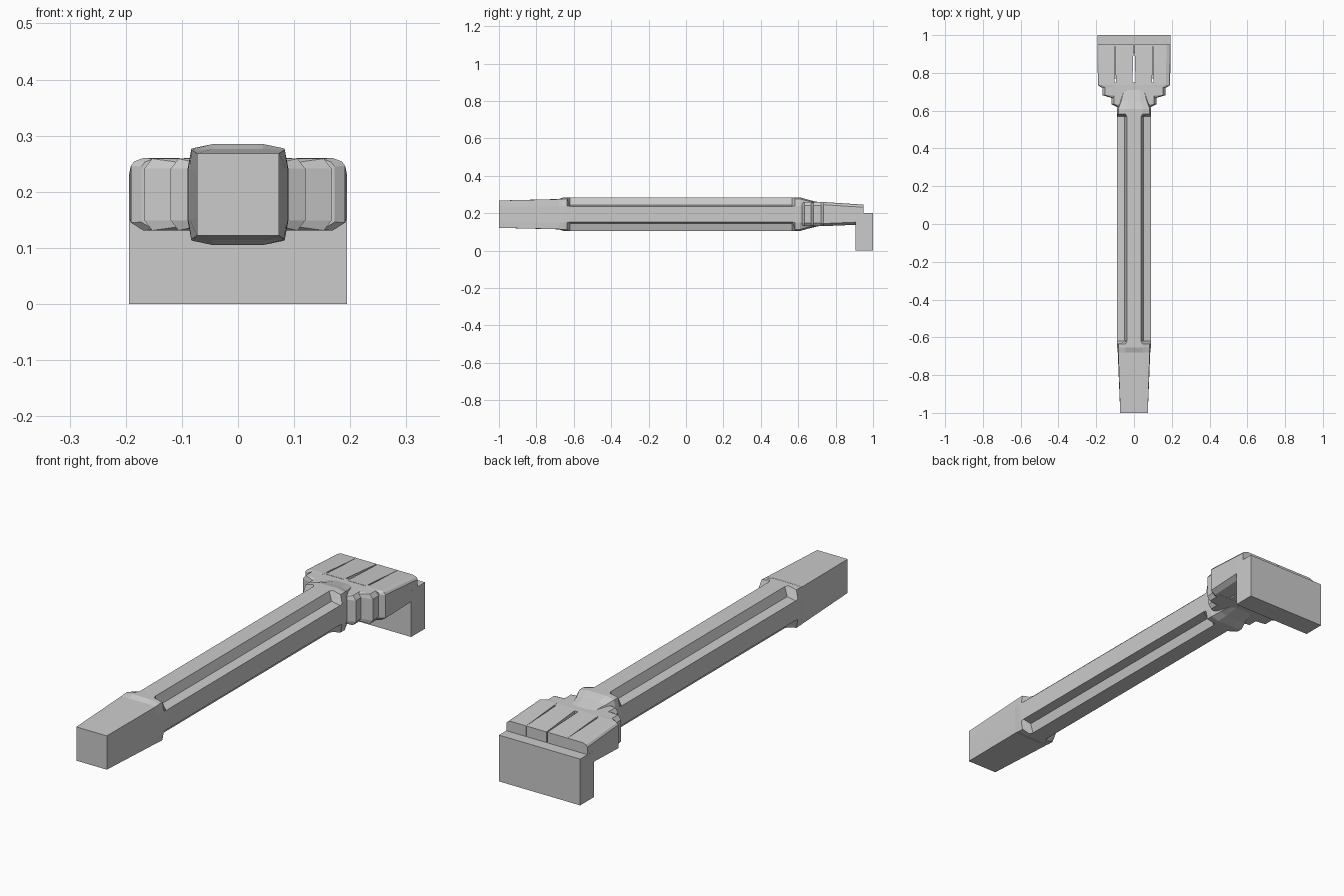
import bpy, bmesh

if "Cube" in bpy.data.objects:
    bpy.data.objects.remove(bpy.data.objects["Cube"])

ZC = 0.195  # height of the long axis


def loft(name, rings):
    """Skin closed rings of (x, y, z) points, with capped ends."""
    bm = bmesh.new()
    rows = [[bm.verts.new(p) for p in r] for r in rings]
    n = len(rows[0])
    for a, b in zip(rows, rows[1:]):
        for i in range(n):
            j = (i + 1) % n
            bm.faces.new((a[i], a[j], b[j], b[i]))
    bm.faces.new(rows[0])
    bm.faces.new(rows[-1])
    bmesh.ops.recalc_face_normals(bm, faces=bm.faces)
    me = bpy.data.meshes.new(name)
    bm.to_mesh(me)
    bm.free()
    ob = bpy.data.objects.new(name, me)
    bpy.context.collection.objects.link(ob)
    return ob


def ring(y, top, mid, side):
    """Twelve-point section mirrored from three points of one quadrant."""
    q = [top, mid, side]
    pts = q + [(x, -z) for x, z in q[::-1]]
    pts += [(-x, z) for x, z in pts[::-1]]
    return [(x, y, ZC + z) for x, z in pts]


def box(name, x0, x1, y0, y1, z0, z1):
    sec = [(x0, z0), (x1, z0), (x1, z1), (x0, z1)]
    return loft(name, [[(x, y, z) for x, z in sec] for y in (y0, y1)])


# handle: tapered butt, corner-grooved shaft, collar and neck
groove = ((.038, .09), (.050, .050), (.09, .042))
full = ((.045, .09), (.083, .082), (.09, .045))
loft("handle", [
    ring(-1.0, (.04, .073), (.073, .073), (.073, .04)),
    ring(-.68, (.045, .081), (.083, .080), (.086, .045)),
    ring(-.655, (.045, .09), (.083, .082), (.089, .045)),
    ring(-.635, *full),
    ring(-.62, *groove),
    ring(.568, *groove),
    ring(.582, *full),
    ring(.61, *full),
    ring(.65, (.035, .078), (.068, .070), (.082, .042)),
    ring(.71, (.03, .064), (.052, .062), (.065, .04)),
])

# stepped shoulders widening toward the head
for i, (y0, y1, w_in, w) in enumerate([(.62, .70, .09, .12),
                                       (.668, .75, .12, .167)]):
    loft(f"shoulder_{i + 1}", [
        ring(y0, (w_in - .03, .060), (w_in - .01, .058), (w_in, .046)),
        ring(y0 + .014, (w - .03, .064), (w - .014, .064), (w, .046)),
        ring(y1, (w - .03, .064), (w - .014, .064), (w, .046)),
    ])

# head: four blocks split by tapering slots
for s, tag in ((1, "right"), (-1, "left")):
    inner = []
    for y, a, b, z0, z1 in ((.735, .009, .096, .131, .26),
                            (.95, .002, .0985, .140, .246)):
        inner.append([(s * x, y, z) for x, z in
                      ((a, z0), (b, z0), (b, z1), (a, z1))])
    loft(f"inner_finger_{tag}", inner)

    outer = []
    for y, a, w, z0, z1 in ((.722, .104, .172, .132, .259),
                            (.735, .104, .191, .131, .26),
                            (.95, .0990, .194, .140, .246)):
        sec = ((a, z0), (w - .022, z0), (w, z0 + .014),
               (w, z1 - .014), (w - .006, z1 - .006), (w - .022, z1), (a, z1))
        outer.append([(s * x, y, z) for x, z in sec])
    loft(f"outer_finger_{tag}", outer)

    # floor of the side slot, leaving a small through hole behind it
    xs = sorted((s * .09, s * .11))
    box(f"slot_floor_{tag}", *xs, .77, .93, .155, .20)

# striking block across the front of the head
box("end_block", -.194, .194, .905, 1.0, 0, .2)
